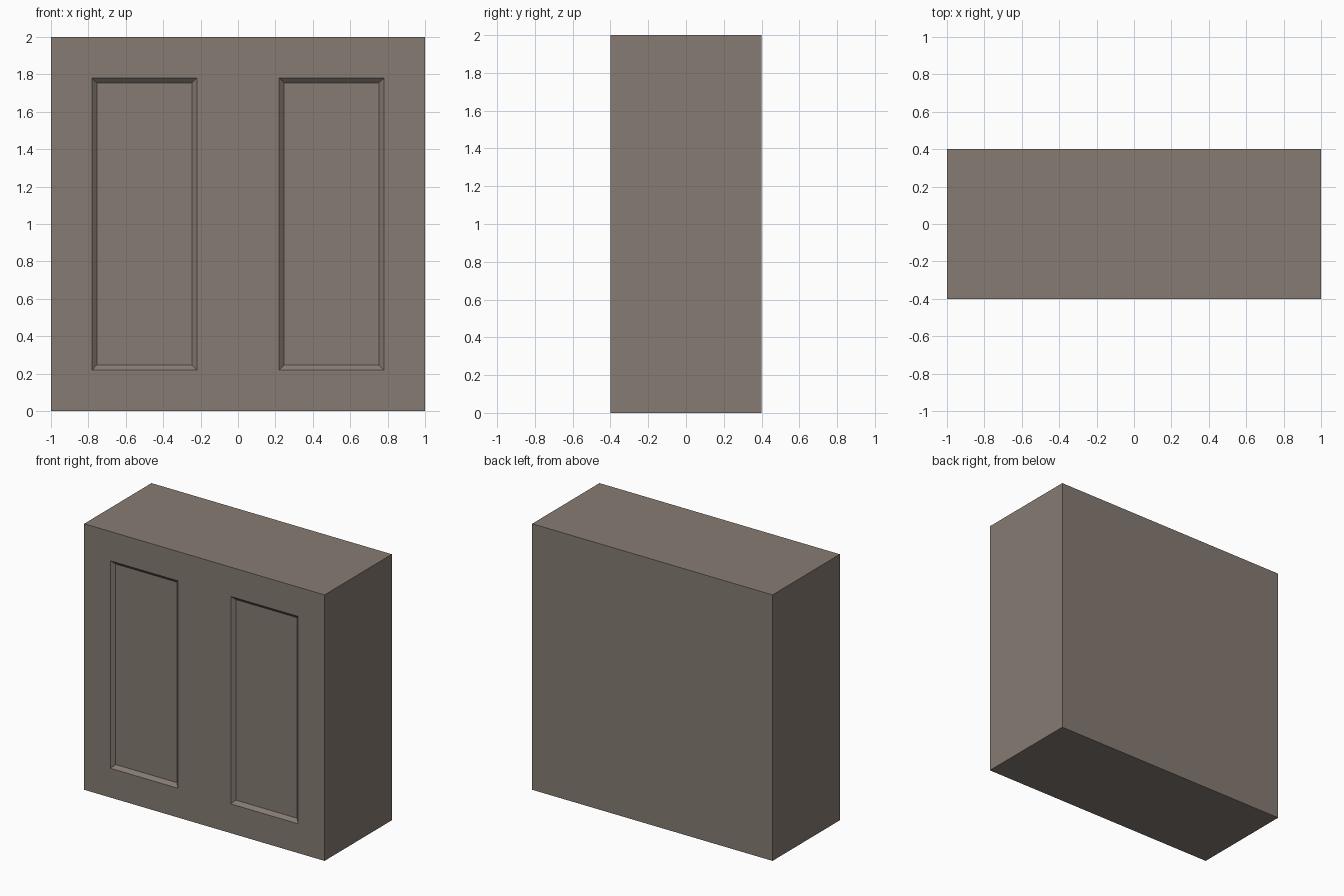
import bpy, bmesh
from mathutils import Matrix

if "Cube" in bpy.data.objects:
    bpy.data.objects.remove(bpy.data.objects["Cube"])

bm = bmesh.new()

# Plain cabinet block, 2 x 0.8 x 2, standing on the ground
bmesh.ops.create_cube(bm, size=1, matrix=Matrix.Translation((0, 0, 1)) @ Matrix.Diagonal((2, 0.8, 2, 1)))


def split_front(co, no):
    """Cut only the faces on the front plane."""
    faces = [f for f in bm.faces if f.calc_center_median().y < -0.399]
    geom = faces + list({e for f in faces for e in f.edges}) + list({v for f in faces for v in f.verts})
    bmesh.ops.bisect_plane(bm, geom=geom, plane_co=co, plane_no=no)


# Panel outlines on the front
for x in (-0.78, -0.22, 0.22, 0.78):
    split_front((x, 0, 0), (1, 0, 0))
for z in (0.22, 1.78):
    split_front((0, 0, z), (0, 0, 1))
bm.normal_update()

# Two recessed panels with a sloped border
panels = []
for f in bm.faces:
    c = f.calc_center_median()
    if c.y < -0.399 and 0.22 < abs(c.x) < 0.78 and 0.22 < c.z < 1.78:
        panels.append(f)
bmesh.ops.inset_individual(bm, faces=panels, thickness=0.026, depth=-0.024, use_even_offset=True)

mesh = bpy.data.meshes.new("panelled_block")
bm.to_mesh(mesh)
bm.free()
block = bpy.data.objects.new("panelled_block", mesh)
bpy.context.collection.objects.link(block)

# Warm grey-brown finish
mat = bpy.data.materials.new("grey_brown")
mat.diffuse_color = (0.24, 0.2, 0.17, 1)
mat.use_nodes = True
mat.node_tree.nodes["Principled BSDF"].inputs["Base Color"].default_value = mat.diffuse_color
mesh.materials.append(mat)
